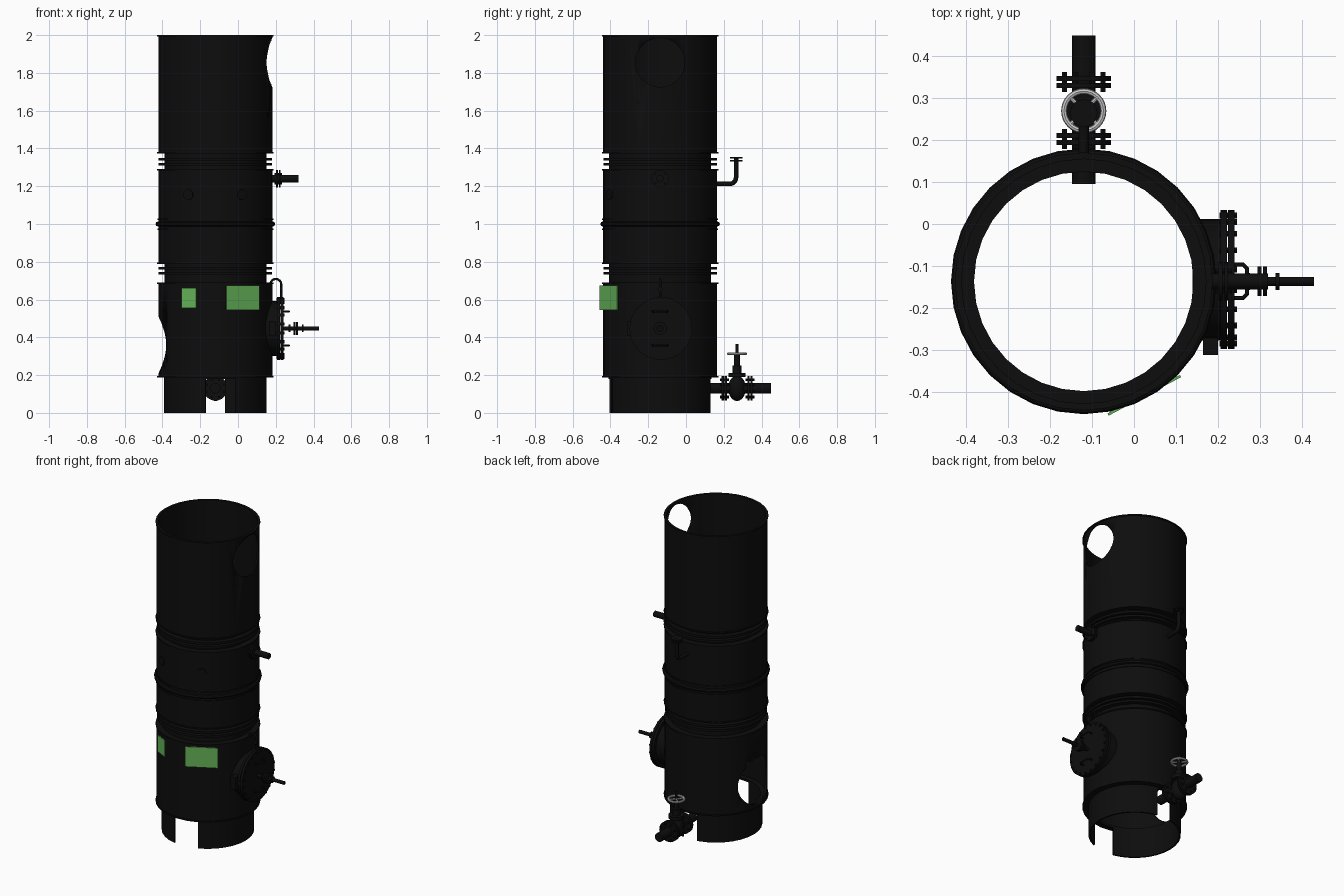
import bpy, bmesh
from math import pi, sin, cos, radians
from mathutils import Vector, Matrix

cube = bpy.data.objects.get("Cube")
if cube:
    bpy.data.objects.remove(cube, do_unlink=True)

CX, CY = -0.12, -0.137     # axis of the column
R, NECK = 0.302, 0.27      # shell and neck radii
DRAIN_Z, DOOR_Z = 0.13, 0.447


def material(name, color):
    m = bpy.data.materials.new(name)
    m.use_nodes = True
    m.diffuse_color = (*color, 1)
    bsdf = m.node_tree.nodes["Principled BSDF"]
    bsdf.inputs["Base Color"].default_value = (*color, 1)
    bsdf.inputs["Roughness"].default_value = 0.6
    return m


black = material("black paint", (0.004, 0.004, 0.004))
green = material("label green", (0.13, 0.45, 0.1))
grey = material("light grey", (0.6, 0.6, 0.6))


def finish(name, bm, mat=black, smooth=True):
    bmesh.ops.recalc_face_normals(bm, faces=bm.faces)
    me = bpy.data.meshes.new(name)
    bm.to_mesh(me)
    bm.free()
    me.materials.append(mat)
    ob = bpy.data.objects.new(name, me)
    bpy.context.collection.objects.link(ob)
    if smooth:
        bpy.ops.object.select_all(action='DESELECT')
        ob.select_set(True)
        bpy.context.view_layer.objects.active = ob
        bpy.ops.object.shade_smooth_by_angle(angle=radians(35))
    return ob


def tube(name, outer, inner, z0, z1):
    # hollow ring around the column axis
    bm = bmesh.new()
    pts = [(outer, z0), (outer, z1), (inner, z1), (inner, z0)]
    vs = [bm.verts.new((CX + r, CY, z)) for r, z in pts]
    es = [bm.edges.new((vs[i], vs[(i + 1) % 4])) for i in range(4)]
    bmesh.ops.spin(bm, geom=vs + es, cent=(CX, CY, 0), axis=(0, 0, 1),
                   angle=2 * pi, steps=32)
    bmesh.ops.remove_doubles(bm, verts=bm.verts, dist=1e-5)
    return finish(name, bm)


def add_rod(bm, p0, p1, r, sides=16):
    p0, p1 = Vector(p0), Vector(p1)
    d = p1 - p0
    rot = d.to_track_quat('Z', 'Y').to_matrix().to_4x4()
    bmesh.ops.create_cone(bm, cap_ends=True, segments=sides, radius1=r, radius2=r,
                          depth=d.length, matrix=Matrix.Translation((p0 + p1) / 2) @ rot)


def rod(name, p0, p1, r, sides=16, mat=black):
    bm = bmesh.new()
    add_rod(bm, p0, p1, r, sides)
    return finish(name, bm, mat)


def box(name, center, size, turn=0, mat=black):
    bm = bmesh.new()
    bmesh.ops.create_cube(bm, size=1, matrix=Matrix.Translation(center)
                          @ Matrix.Rotation(turn, 4, 'Z') @ Matrix.Diagonal((*size, 1)))
    return finish(name, bm, mat, smooth=False)


def bent_pipe(name, pts, r):
    cu = bpy.data.curves.new(name, 'CURVE')
    cu.dimensions = '3D'
    cu.bevel_depth, cu.bevel_resolution = r, 2
    cu.use_fill_caps = True
    sp = cu.splines.new('POLY')
    sp.points.add(len(pts) - 1)
    for p, co in zip(sp.points, pts):
        p.co = (*co, 1)
    cu.materials.append(black)
    ob = bpy.data.objects.new(name, cu)
    bpy.context.collection.objects.link(ob)


def torus(name, center, major, minor, mat, steps=32):
    bm = bmesh.new()
    c = Vector(center)
    bmesh.ops.create_circle(bm, segments=8, radius=minor,
                            matrix=Matrix.Translation(c + Vector((major, 0, 0)))
                            @ Matrix.Rotation(pi / 2, 4, 'X'))
    bmesh.ops.spin(bm, geom=bm.verts[:] + bm.edges[:], cent=c, axis=(0, 0, 1),
                   angle=2 * pi, steps=steps)
    bmesh.ops.remove_doubles(bm, verts=bm.verts, dist=1e-5)
    return finish(name, bm, mat)


def cut(ob, cutter):
    m = ob.modifiers.new("opening", 'BOOLEAN')
    m.operation, m.solver, m.object = 'DIFFERENCE', 'EXACT', cutter
    bpy.ops.object.select_all(action='DESELECT')
    bpy.context.view_layer.objects.active = ob
    ob.select_set(True)
    bpy.ops.object.modifier_apply(modifier=m.name)
    bpy.data.objects.remove(cutter, do_unlink=True)


def bolts(name, center, axis, r, count, half, size):
    # circle of bolts through a flange, parallel to axis
    bm = bmesh.new()
    c, a = Vector(center), Vector(axis)
    side = a.cross(Vector((0, 0, 1))).normalized()
    up = side.cross(a)
    for i in range(count):
        t = 2 * pi * (i + 0.5) / count
        p = c + r * (cos(t) * side + sin(t) * up)
        add_rod(bm, p - a * half, p + a * half, size, 6)
    return finish(name, bm)


# Base skirt with front doorway and rear drain slot
skirt = tube("base_skirt", NECK + 0.002, NECK - 0.008, 0, 0.19)
cut(skirt, box("front_cutter", (-0.094, CY - 0.25, 0.08), (0.158, 0.2, 0.2)))
cut(skirt, box("rear_cutter", (CX, CY + 0.25, 0.08), (0.1, 0.2, 0.2)))

# Shell sections with rolled end plates
lower = tube("lower_shell", R, R - 0.01, 0.19, 0.685)
tube("middle_shell", R, R - 0.01, 0.795, 1.285)
upper = tube("upper_shell", R, R - 0.01, 1.375, 2.0)
for i, z in enumerate((0.187, 0.683, 0.789, 1.282, 1.372)):
    tube(f"end_plate_{i}", R + 0.006, NECK - 0.008, z, z + 0.008)
tube("top_lip", R + 0.006, R - 0.01, 1.992, 2.0)
cut(upper, rod("upper_cutter", (CX + 0.2, CY, 1.855), (CX + 0.4, CY, 1.855), 0.13, 32))
cut(lower, rod("lower_cutter", (CX - 0.2, CY, 0.36), (CX - 0.4, CY, 0.36), 0.15, 32))

# Flanged necks between the sections
for i, (z0, z1) in enumerate(((0.685, 0.795), (1.285, 1.375))):
    tube(f"neck_{i}", NECK, NECK - 0.008, z0, z1)
    mid = (z0 + z1) / 2 + (0.012 if i == 0 else 0)
    for s in (-1, 1):
        tube(f"neck_flange_{i}_{s}", R - 0.002, NECK - 0.008,
             mid + s * 0.013 - 0.007, mid + s * 0.013 + 0.007)

# Middle band
torus("middle_bead", (CX, CY, 1.0), R + 0.002, 0.013, black)
for z in (0.968, 1.022):
    tube(f"middle_band_{z}", R + 0.005, R - 0.005, z, z + 0.008)

# Flat label plates and small ports on the front
for name, deg, z, w, h in (("large_label", -62, 0.61, 0.196, 0.13),
                           ("small_label", -117, 0.608, 0.088, 0.107)):
    a = radians(deg)
    box(name, (CX + 0.308 * cos(a), CY + 0.308 * sin(a), z), (0.006, w, h), a, green)
for deg in (-62, -118):
    d = Vector((cos(radians(deg)), sin(radians(deg)), 0))
    c = Vector((CX, CY, 1.155))
    rod(f"front_port_{deg}", c + d * 0.28, c + d * 0.308, 0.028)

# Manhole: neck, flange, cover, bolts
rod("manhole_neck", (0.14, CY + 0.004, DOOR_Z), (0.21, CY + 0.004, DOOR_Z), 0.145, 32)
rod("manhole_flange", (0.207, CY + 0.004, DOOR_Z), (0.222, CY + 0.004, DOOR_Z), 0.166, 32)
rod("manhole_cover", (0.225, CY + 0.004, DOOR_Z), (0.24, CY + 0.004, DOOR_Z), 0.166, 32)
bolts("manhole_bolts", (0.225, CY + 0.004, DOOR_Z), (1, 0, 0), 0.155, 20, 0.021, 0.008)
box("hinge_lug", (0.183, -0.29, DOOR_Z), (0.036, 0.046, 0.08))
for z in (DOOR_Z - 0.09, DOOR_Z + 0.09):
    bent_pipe(f"cover_handle_{z:.2f}", [(0.235, CY - 0.04, z), (0.26, CY - 0.04, z),
              (0.27, CY - 0.03, z), (0.27, CY + 0.03, z),
              (0.26, CY + 0.04, z), (0.235, CY + 0.04, z)], 0.005)

# Lifting arm over the cover
arc = [(0.2 + 0.029 * cos(t), CY, 0.68 + 0.029 * sin(t))
       for t in (pi - pi * i / 8 for i in range(9))]
bent_pipe("lifting_arm", [(0.171, CY, 0.63)] + arc + [(0.229, CY, 0.6)], 0.006)
rod("lifting_eye", (0.222, CY, 0.655), (0.236, CY, 0.655), 0.013)

# Side nozzles: one on the cover, one higher on the shell
rod("cover_nozzle", (0.23, CY, DOOR_Z), (0.43, CY, DOOR_Z), 0.011)
for x in (0.268, 0.295, 0.308, 0.338):
    rod(f"cover_nozzle_flange_{x}", (x, CY, DOOR_Z), (x + 0.009, CY, DOOR_Z),
        0.035 if 0.29 < x < 0.32 else 0.02)
rod("shell_nozzle", (0.15, CY, 1.24), (0.32, CY, 1.24), 0.019)
for x in (0.202, 0.216):
    rod(f"shell_nozzle_flange_{x}", (x, CY, 1.24), (x + 0.009, CY, 1.24), 0.046)
bolts("shell_nozzle_bolts", (0.214, CY, 1.24), (1, 0, 0), 0.035, 4, 0.02, 0.005)

# Rear vent elbow
bend = [(CX, 0.23 + 0.035 * sin(t), 1.247 - 0.035 * cos(t))
        for t in (pi / 2 * i / 6 for i in range(7))]
bent_pipe("vent_elbow", [(CX, 0.14, 1.212)] + bend + [(CX, 0.265, 1.355)], 0.012)
for z in (1.332, 1.346):
    rod(f"vent_flange_{z}", (CX, 0.265, z), (CX, 0.265, z + 0.008), 0.033)

# Rear drain line with gate valve
rod("drain_pipe", (CX, 0.095, DRAIN_Z), (CX, 0.45, DRAIN_Z), 0.028)
for y in (0.203, 0.339):
    for s in (-1, 1):
        c = y + s * 0.008
        rod(f"drain_flange_{y}_{s}", (CX, c - 0.006, DRAIN_Z), (CX, c + 0.006, DRAIN_Z), 0.065, 24)
    bolts(f"drain_bolts_{y}", (CX, y, DRAIN_Z), (0, 1, 0), 0.05, 8, 0.024, 0.007)
bm = bmesh.new()
bmesh.ops.create_uvsphere(bm, u_segments=16, v_segments=10, radius=0.052,
                          matrix=Matrix.Translation((CX, 0.27, DRAIN_Z))
                          @ Matrix.Diagonal((0.9, 0.9, 1.3, 1)))
finish("valve_body", bm)
for name, z0, z1, r in (("valve_bonnet_flange", 0.19, 0.212, 0.046),
                        ("valve_bonnet", 0.21, 0.25, 0.024),
                        ("valve_yoke", 0.25, 0.31, 0.015),
                        ("valve_stem", 0.31, 0.365, 0.008)):
    rod(name, (CX, 0.27, z0), (CX, 0.27, z1), r)
torus("valve_handwheel", (CX, 0.27, 0.313), 0.047, 0.007, grey)
bm = bmesh.new()
for i in range(4):
    a = pi / 2 * i + pi / 4
    add_rod(bm, (CX, 0.27, 0.313),
            (CX + 0.045 * cos(a), 0.27 + 0.045 * sin(a), 0.313), 0.005, 8)
finish("handwheel_spokes", bm, grey)
